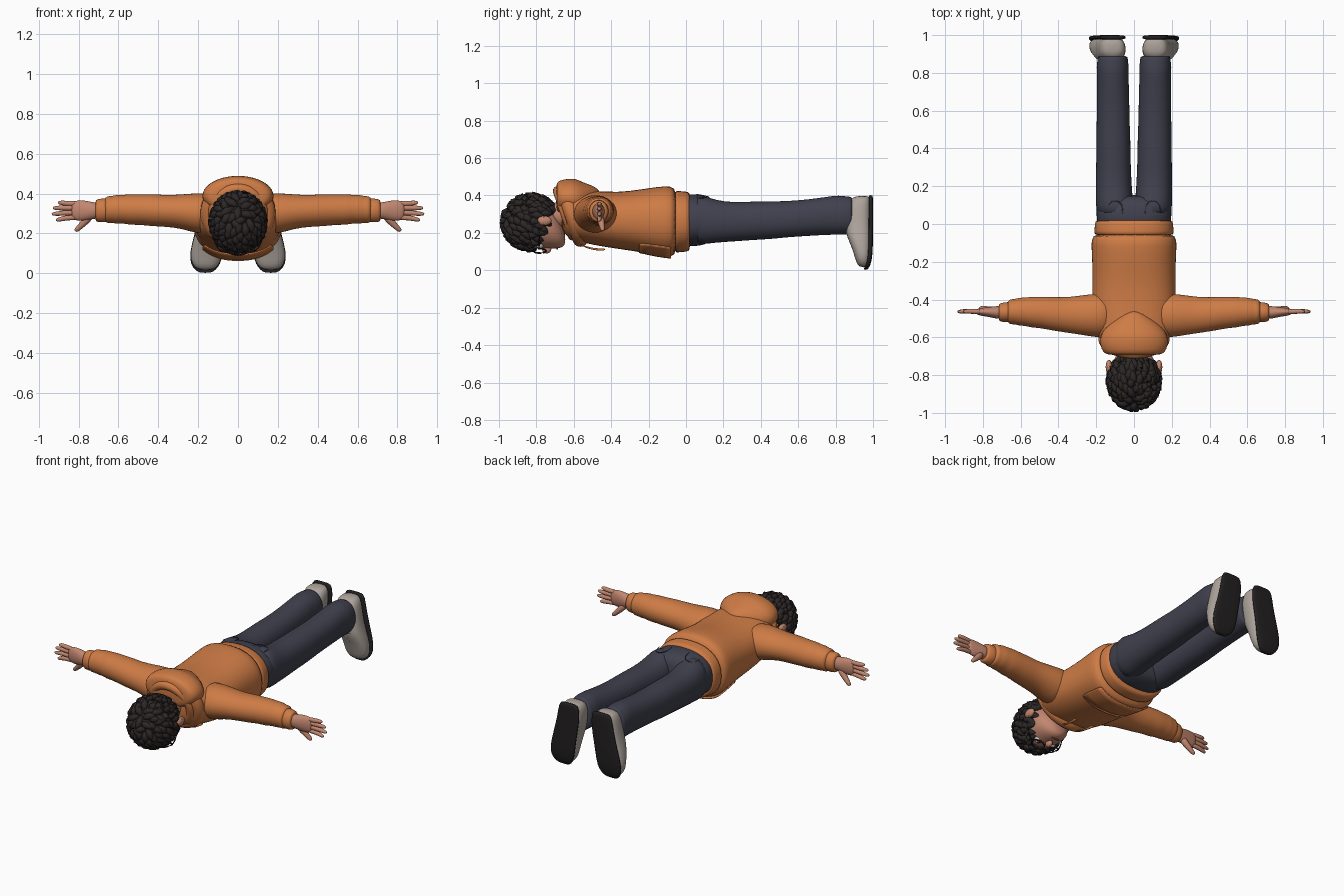
import bpy, bmesh, math, random
from mathutils import Vector

if "Cube" in bpy.data.objects:
    bpy.data.objects.remove(bpy.data.objects["Cube"], do_unlink=True)
random.seed(4)


def material(name, red, green, blue):
    mat = bpy.data.materials.new(name)
    mat.use_nodes = True
    colour = (red, green, blue, 1)
    mat.diffuse_color = colour
    mat.node_tree.nodes["Principled BSDF"].inputs["Base Color"].default_value = colour
    return mat


ORANGE = material("orange cloth", .62, .2, .06)
DENIM = material("dark blue denim", .05, .052, .075)
SKIN = material("skin", .54, .24, .16)
HAIR = material("dark brown hair", .026, .02, .02)
SHOE = material("light grey leather", .42, .37, .33)
BLACK = material("black rubber", .016, .014, .014)
WHITE = material("eye white", .8, .8, .78)
BROWN = material("brown iris", .08, .03, .015)
LIP = material("lip", .35, .11, .08)


def finish(name, bm, mat, mirror=False, subdiv=1):
    """Turn a bmesh into a smooth object, optionally mirrored left to right."""
    bmesh.ops.recalc_face_normals(bm, faces=bm.faces)
    mesh = bpy.data.meshes.new(name)
    bm.to_mesh(mesh)
    bm.free()
    mesh.materials.append(mat)
    mesh.shade_smooth()
    obj = bpy.data.objects.new(name, mesh)
    bpy.context.collection.objects.link(obj)
    if mirror:
        mod = obj.modifiers.new("mirror", 'MIRROR')
        mod.use_mirror_merge = False
    if subdiv:
        mod = obj.modifiers.new("subdivision", 'SUBSURF')
        mod.levels = mod.render_levels = subdiv
    return obj


def bridge(bm, rings, wrap=True, closed=False):
    """Skin neighbouring rings of vertices with quads and cap the ends."""
    pairs = list(zip(rings, rings[1:])) + ([(rings[-1], rings[0])] if closed else [])
    n = len(rings[0])
    for a, b in pairs:
        for i in range(n if wrap else n - 1):
            j = (i + 1) % n
            bm.faces.new((a[i], a[j], b[j], b[i]))
    if wrap and not closed:
        bm.faces.new(rings[0])
        bm.faces.new(rings[-1])


def loft(name, axis, rows, mat, mirror=False, power=2.0, arc=None, n=20, subdiv=1):
    """Rows hold: place on the axis, two centre values, two half sizes."""
    order = {'x': (0, 1, 2), 'y': (1, 0, 2), 'z': (2, 0, 1)}[axis]
    start, end = arc or (0, math.tau)
    bm = bmesh.new()
    rings = []
    for t, u, v, ru, rv in rows:
        ring = []
        for i in range(n):
            a = start + (end - start) * i / (n - 1 if arc else n)
            c, s = math.cos(a), math.sin(a)
            place = [0, 0, 0]
            place[order[0]] = t
            place[order[1]] = u + ru * math.copysign(abs(c) ** (2 / power), c)
            place[order[2]] = v + rv * math.copysign(abs(s) ** (2 / power), s)
            ring.append(bm.verts.new(place))
        rings.append(ring)
    bridge(bm, rings, wrap=not arc)
    return finish(name, bm, mat, mirror, subdiv)


def add_tube(bm, points, radii, n=8, closed=False):
    points = [Vector(p) for p in points]
    rings = []
    for k, p in enumerate(points):
        after = points[(k + 1) % len(points)] if closed else points[min(k + 1, len(points) - 1)]
        before = points[k - 1] if closed else points[max(k - 1, 0)]
        along = (after - before).normalized()
        guide = Vector((0, 1, 0)) if abs(along.y) < .9 else Vector((1, 0, 0))
        side = along.cross(guide).normalized()
        up = along.cross(side)
        rings.append([bm.verts.new(p + radii[k] * (side * math.cos(math.tau * i / n) + up * math.sin(math.tau * i / n)))
                      for i in range(n)])
    bridge(bm, rings, closed=closed)


def tube(name, points, radii, mat, mirror=False, closed=False, subdiv=1):
    bm = bmesh.new()
    if not isinstance(radii, (list, tuple)):
        radii = [radii] * len(points)
    add_tube(bm, points, radii, closed=closed)
    return finish(name, bm, mat, mirror, subdiv)


def oval(centre, across, tall, lean=0, count=28):
    """Closed loop in the xz plane; lean tips its top towards the head."""
    x, y, z = centre
    angles = [math.tau * i / count for i in range(count)]
    return [(x + across * math.cos(a), y - lean * math.sin(a), z + tall * math.sin(a)) for a in angles]


def ball(name, centre, size, mat, mirror=False):
    bm = bmesh.new()
    bmesh.ops.create_uvsphere(bm, u_segments=20, v_segments=12, radius=1)
    for v in bm.verts:
        v.co = Vector(c + s * w for c, s, w in zip(centre, size, v.co))
    return finish(name, bm, mat, mirror, 0)


# Hoodie body, waistband and front pocket
torso = [(-.67, 0, .31, .1, .1), (-.63, 0, .3, .17, .125), (-.58, 0, .29, .205, .135),
         (-.5, 0, .28, .22, .145), (-.36, 0, .265, .223, .152), (-.25, 0, .265, .22, .167),
         (-.15, 0, .262, .225, .186), (-.08, 0, .26, .228, .192), (-.045, 0, .26, .212, .172)]
loft("hoodie_body", 'y', torso, ORANGE, power=2.3, n=28)
loft("hoodie_waistband", 'y', [(-.06, 0, .26, .2, .16), (-.055, 0, .26, .212, .167), (-.02, 0, .26, .21, .163),
     (.018, 0, .26, .206, .16), (.022, 0, .26, .19, .145)], ORANGE, power=2.3, n=28)
pocket = loft("front_pocket", 'y', [(y, u, v, ru + .006, rv + .006) for y, u, v, ru, rv in torso[5:8]],
              ORANGE, power=2.3, arc=(math.radians(-138), math.radians(-42)))
pocket.modifiers.new("thickness", 'SOLIDIFY').thickness = .008

# Hood and collar folds
loft("hood_back", 'y', [(-.695, 0, .39, .13, .07), (-.685, 0, .39, .165, .09), (-.64, 0, .39, .183, .1),
     (-.59, 0, .385, .182, .108), (-.55, 0, .385, .155, .085), (-.5, 0, .39, .095, .065),
     (-.455, 0, .395, .02, .03)], ORANGE)
tube("collar_outer_fold", oval((0, -.61, .3), .15, .135, .045), [.045] * 28, ORANGE, closed=True)
tube("collar_inner_fold", oval((0, -.645, .305), .125, .12, .04), [.03] * 28, ORANGE, closed=True)
tube("drawstring", [(.05, -.59, .15), (.055, -.53, .12), (.06, -.47, .11), (.062, -.43, .112)],
     [.006, .006, .006, .009], ORANGE, mirror=True)

# Sleeves and cuffs
loft("sleeve", 'x', [(.1, -.48, .3, .12, .1), (.2, -.485, .3, .118, .105), (.28, -.482, .31, .105, .087),
     (.36, -.482, .313, .094, .08), (.43, -.475, .317, .09, .082), (.5, -.468, .32, .083, .076),
     (.54, -.467, .32, .083, .079), (.58, -.464, .322, .075, .071), (.61, -.464, .322, .075, .075),
     (.635, -.464, .32, .066, .066), (.655, -.465, .32, .069, .071), (.675, -.466, .318, .05, .055)],
     ORANGE, mirror=True)
loft("cuff", 'x', [(.65, -.466, .316, .05, .055), (.66, -.466, .316, .055, .062), (.71, -.468, .315, .051, .059),
     (.717, -.468, .315, .04, .05)], ORANGE, mirror=True)

# Hands, thin across the palm, thumbs pointing down
loft("palm", 'x', [(.69, -.468, .314, .035, .04), (.73, -.468, .315, .034, .042), (.77, -.466, .315, .026, .052),
     (.81, -.465, .315, .021, .051), (.84, -.464, .316, .014, .044)], SKIN, mirror=True)
for name, z, tip, reach in (("index_finger", .28, .268, .915), ("middle_finger", .304, .298, .936),
                            ("ring_finger", .328, .328, .93), ("little_finger", .35, .355, .905)):
    tube(name, [(.8, -.465, z), (.85, -.463, z), ((.85 + reach) / 2, -.461, (z + tip) / 2),
                (reach - .01, -.464, tip), (reach, -.465, tip)], [.014, .0145, .0135, .011, .005], SKIN, mirror=True)
tube("thumb", [(.735, -.462, .3), (.765, -.455, .262), (.795, -.448, .232), (.812, -.446, .217), (.818, -.446, .212)],
     [.024, .021, .015, .013, .006], SKIN, mirror=True)

# Trousers
loft("trouser_hips", 'y', [(-.03, 0, .265, .19, .13), (.02, 0, .268, .198, .142), (.07, 0, .268, .2, .138),
     (.12, 0, .268, .197, .125), (.155, 0, .265, .15, .09)], DENIM, power=2.4, n=28)
loft("trouser_leg", 'y', [(.03, .1, .27, .098, .125), (.1, .102, .268, .1, .13), (.16, .106, .262, .098, .115),
     (.24, .108, .258, .095, .106), (.36, .109, .265, .091, .104), (.46, .11, .268, .092, .102),
     (.52, .11, .272, .088, .098), (.64, .111, .28, .087, .098), (.74, .112, .29, .086, .102),
     (.8, .113, .295, .083, .106), (.83, .113, .295, .087, .105), (.86, .113, .293, .082, .103),
     (.887, .113, .293, .081, .101), (.89, .113, .293, .065, .085)], DENIM, mirror=True, power=2.2)
for name, side in (("left_back_pocket", 1), ("right_back_pocket", -1)):
    tube(name, [(side * x, y, z) for x, y, z in ((.06, .05, .407), (.06, .11, .397), (.1, .13, .388),
         (.14, .11, .383), (.14, .05, .39))], .003, DENIM)

# Shoes: soles face the far end, toes point down and splay outwards
loft("shoe_upper", 'z', [(.398, .112, .945, .035, .03), (.385, .112, .932, .064, .055), (.33, .115, .925, .074, .065),
     (.26, .125, .922, .074, .068), (.2, .14, .922, .075, .07), (.15, .152, .933, .079, .058),
     (.09, .16, .943, .081, .046), (.045, .162, .946, .07, .038), (.015, .163, .95, .04, .024)],
     SHOE, mirror=True, power=2.5)
loft("shoe_sole", 'z', [(.402, .112, .988, .045, .009), (.39, .112, .988, .068, .012), (.3, .117, .988, .075, .012),
     (.2, .14, .988, .078, .012), (.1, .16, .986, .085, .013), (.045, .163, .979, .075, .013),
     (.015, .164, .967, .05, .013), (.002, .164, .958, .028, .01)], BLACK, mirror=True, power=3.5)
for k in range(4):
    z, y, x = .205 - .027 * k, .853 + .011 * k, .139 + .005 * k
    tube("shoe_lace", [(x - .04, y + .014, z), (x, y, z - .004), (x + .04, y + .014, z)], .006, SHOE, mirror=True)

# Head, neck and ears
loft("head", 'y', [(-.645, 0, .165, .03, .025), (-.66, 0, .18, .062, .058), (-.69, 0, .205, .094, .09),
     (-.73, 0, .23, .114, .114), (-.79, 0, .245, .124, .13), (-.86, 0, .252, .122, .132),
     (-.92, 0, .258, .093, .1), (-.945, 0, .26, .05, .055)], SKIN)
tube("neck", [(0, -.58, .315), (0, -.65, .3), (0, -.74, .28)], .08, SKIN)
ball("ear", (.133, -.757, .265), (.017, .038, .026), SKIN, mirror=True)
tube("ear_rim", oval((.141, -.757, .265), .004, .021, 0, 12), .005, SKIN, mirror=True, closed=True)

# Face details, looking down
ball("nose", (0, -.745, .113), (.017, .025, .023), SKIN)
ball("eye", (.047, -.782, .14), (.025, .021, .024), WHITE, mirror=True)
ball("iris", (.047, -.782, .122), (.012, .012, .008), BROWN, mirror=True)
tube("eyebrow", [(.02, -.822, .12), (.05, -.831, .124), (.08, -.82, .138)], [.005, .008, .004], HAIR, mirror=True)
tube("mouth", [(-.032, -.692, .121), (0, -.687, .112), (.032, -.692, .121)], [.003, .006, .003], LIP)
rim = [(.05 + .039 * math.cos(a), -.782 + .034 * math.sin(a), .104 + .012 * math.cos(a))
       for a in (math.tau * i / 24 for i in range(24))]
tube("glasses_rim", rim, .005, BLACK, mirror=True, closed=True)
tube("glasses_bridge", [(-.012, -.785, .093), (0, -.788, .09), (.012, -.785, .093)], .004, BLACK)
tube("glasses_temple", [(.088, -.786, .116), (.118, -.785, .14), (.134, -.78, .25), (.134, -.765, .285)],
     .004, BLACK, mirror=True)

# Hair: a cap trimmed around the face, covered in pointed locks
centre, size = Vector((0, -.83, .257)), Vector((.13, .145, .141))


def hairy(p):
    return p.z > .36 + 1.6 * (p.y + .7)


bm = bmesh.new()
bmesh.ops.create_uvsphere(bm, u_segments=32, v_segments=24, radius=1)
for v in bm.verts:
    v.co = centre + v.co * size
bmesh.ops.delete(bm, geom=[f for f in bm.faces if not hairy(f.calc_center_median())], context='FACES')
finish("hair_cap", bm, HAIR, subdiv=0)

bm = bmesh.new()
crown = Vector((0, -.965, .32))
count = 210
for i in range(count):
    h = 1 - 2 * (i + .5) / count
    a = i * math.pi * (3 - math.sqrt(5))
    ray = Vector((math.cos(a) * math.sqrt(1 - h * h), h, math.sin(a) * math.sqrt(1 - h * h)))
    p = centre + ray * size
    if not hairy(p):
        continue
    out = Vector(r / s for r, s in zip(ray, size)).normalized()
    jitter = Vector(random.uniform(-.05, .05) for _ in range(3))
    flow = p - crown + jitter
    flow = (flow - out * flow.dot(out)).normalized()
    long = random.uniform(.05, .07)
    lift = random.uniform(.0, .008)
    path = [p - flow * .015 - out * .012, p + flow * long * .3 + out * .001,
            p + flow * long * .7 - out * .003, p + flow * long + out * (lift - .006)]
    add_tube(bm, path, [.012, .021, .016, .002])
finish("hair_locks", bm, HAIR, subdiv=0)
